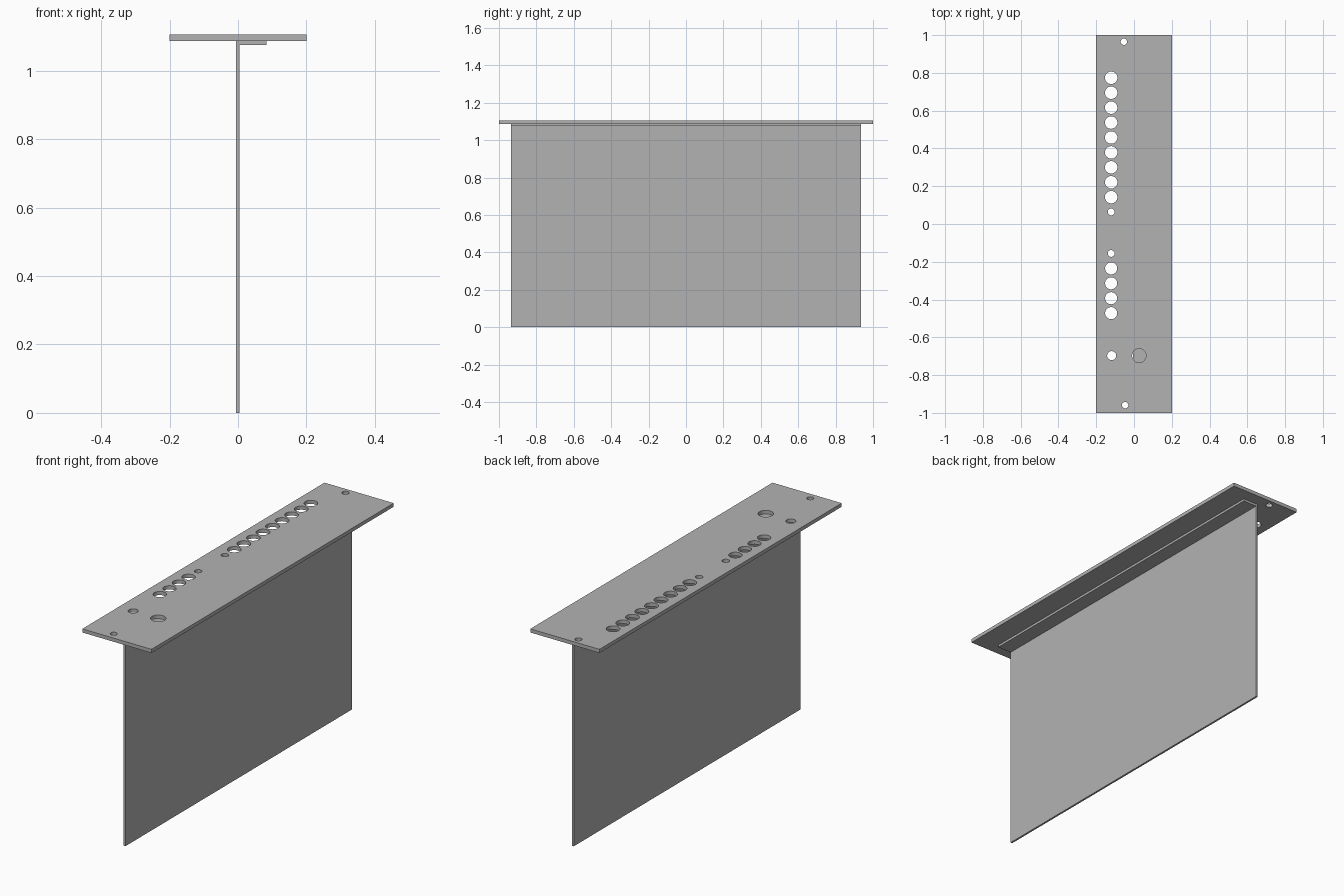
import bpy, bmesh
from mathutils import Matrix, Vector

cube = bpy.data.objects.get("Cube")
if cube:
    bpy.data.objects.remove(cube, do_unlink=True)

# One plain grey for every part
grey = bpy.data.materials.new("plain grey")
grey.use_nodes = True
colour = (0.45, 0.45, 0.45, 1)
grey.diffuse_color = colour
grey.node_tree.nodes["Principled BSDF"].inputs["Base Color"].default_value = colour


def make_object(name, bm):
    mesh = bpy.data.meshes.new(name)
    bm.to_mesh(mesh)
    bm.free()
    mesh.materials.append(grey)
    obj = bpy.data.objects.new(name, mesh)
    bpy.context.collection.objects.link(obj)
    return obj


def box(name, low, high):
    low, high = Vector(low), Vector(high)
    bm = bmesh.new()
    size = Matrix.Diagonal((high - low).to_4d())
    bmesh.ops.create_cube(bm, size=1, matrix=Matrix.Translation((low + high) / 2) @ size)
    return make_object(name, bm)


HALF_LEN = 0.935
PANEL_BOTTOM, PANEL_TOP = 1.087, 1.106

# Upright board and the mounting strip along its top edge
box("board", (-0.006, -HALF_LEN, 0), (0.004, HALF_LEN, PANEL_BOTTOM))
box("mounting_strip", (0.004, -HALF_LEN, 1.075), (0.083, HALF_LEN, PANEL_BOTTOM))

# Face panel lying on top
panel = box("face_panel", (-0.2, -1, PANEL_BOTTOM), (0.2, 1, PANEL_TOP))

# Holes as (x, y, radius): two rows of sockets, then single holes
ROW_X, PITCH = -0.121, 0.079
holes = [(ROW_X, 0.142 + i * PITCH, 0.033) for i in range(9)]
holes += [(ROW_X, -0.235 - i * PITCH, 0.032) for i in range(4)]
holes += [
    (ROW_X, 0.064, 0.018),
    (ROW_X, -0.156, 0.018),
    (-0.118, -0.697, 0.024),
    (0.027, -0.697, 0.037),
    (-0.054, 0.965, 0.017),
    (-0.047, -0.959, 0.017),
]
bm = bmesh.new()
for x, y, radius in holes:
    bmesh.ops.create_cone(bm, cap_ends=True, segments=32, radius1=radius, radius2=radius,
                          depth=0.1, matrix=Matrix.Translation((x, y, PANEL_TOP)))
cutter = make_object("hole_cutter", bm)
cutter.hide_render = True

# Cut the holes and remove the helper
cut = panel.modifiers.new("holes", "BOOLEAN")
cut.operation = "DIFFERENCE"
cut.solver = "EXACT"
cut.object = cutter
bpy.context.view_layer.objects.active = panel
panel.select_set(True)
bpy.ops.object.modifier_apply(modifier=cut.name)
bpy.data.objects.remove(cutter, do_unlink=True)
bpy.ops.object.shade_smooth_by_angle()
